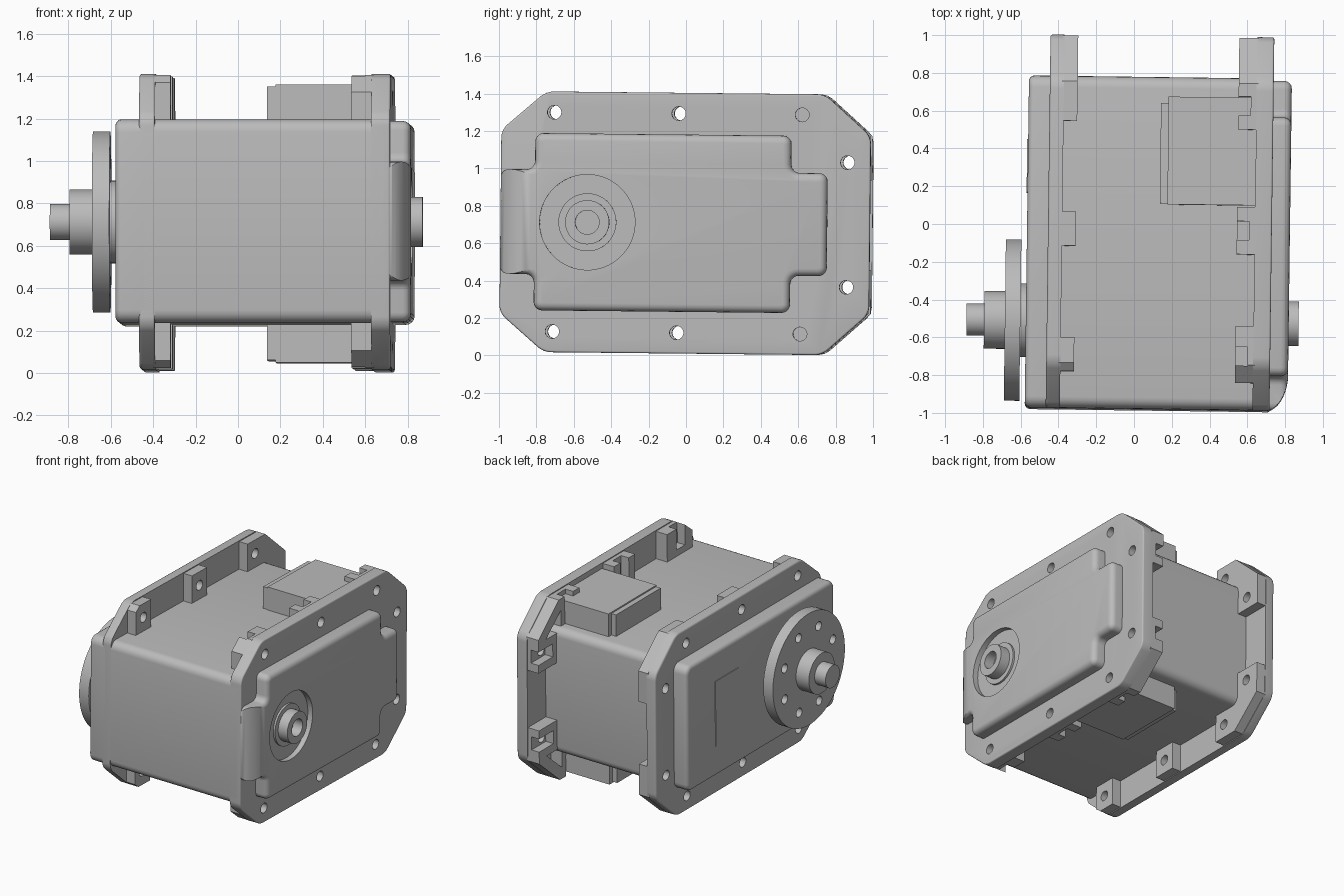
import bpy, bmesh, math
from mathutils import Matrix, Vector

if "Cube" in bpy.data.objects:
    bpy.data.objects.remove(bpy.data.objects["Cube"], do_unlink=True)

grey = bpy.data.materials.new("plain_grey")
grey.use_nodes = True
COLOUR = (0.5, 0.5, 0.5, 1)
grey.diffuse_color = COLOUR
grey.node_tree.nodes["Principled BSDF"].inputs["Base Color"].default_value = COLOUR
parts = []


def finish(name, bm):
    bmesh.ops.recalc_face_normals(bm, faces=bm.faces)
    mesh = bpy.data.meshes.new(name)
    bm.to_mesh(mesh)
    bm.free()
    mesh.materials.append(grey)
    obj = bpy.data.objects.new(name, mesh)
    bpy.context.collection.objects.link(obj)
    parts.append(obj)
    return obj


def prism(name, pts, lo, hi, corner=0, rim=0, axis="x"):
    """Extrude a (y, z) profile along x, or an (x, y) one along z.
    corner rounds the outline, rim rounds the edge of the outward end."""
    place = (lambda p, t: (t, *p)) if axis == "x" else (lambda p, t: (*p, t))
    k = 0 if axis == "x" else 2
    bm = bmesh.new()
    face = bm.faces.new([bm.verts.new(place(p, lo)) for p in pts])
    ext = bmesh.ops.extrude_face_region(bm, geom=[face])
    top = [v for v in ext["geom"] if isinstance(v, bmesh.types.BMVert)]
    for v in top:
        v.co[k] = hi
    if corner:
        edges = [e for e in bm.edges if abs(e.verts[0].co[k] - e.verts[1].co[k]) > 1e-4]
        bmesh.ops.bevel(bm, geom=edges, offset=corner, segments=5, profile=0.5, affect="EDGES")
    if rim:
        end = hi if abs(hi) > abs(lo) else lo
        edges = [e for e in bm.edges if all(abs(v.co[k] - end) < 1e-4 for v in e.verts)]
        bmesh.ops.bevel(bm, geom=edges, offset=rim, segments=4, profile=0.5, affect="EDGES")
    return finish(name, bm)


def box(y0, y1, z0, z1):
    return [(y0, z0), (y1, z0), (y1, z1), (y0, z1)]


def rods(name, centres, radius, lo, hi, sides=48):
    """Cylinders along x at the given (y, z) centres."""
    bm = bmesh.new()
    for y, z in centres:
        m = Matrix.Translation(((lo + hi) / 2, y, z)) @ Matrix.Rotation(math.pi / 2, 4, "Y")
        bmesh.ops.create_cone(bm, cap_ends=True, segments=sides, radius1=radius,
                              radius2=radius, depth=hi - lo, matrix=m)
    return finish(name, bm)


def cut(objs, cutter):
    for obj in objs:
        mod = obj.modifiers.new("cut", "BOOLEAN")
        mod.operation, mod.solver, mod.object = "DIFFERENCE", "EXACT", cutter
        bpy.context.view_layer.objects.active = obj
        bpy.ops.object.modifier_apply(modifier=mod.name)
    parts.remove(cutter)
    bpy.data.objects.remove(cutter, do_unlink=True)


FRONT, REAR, BACK, HALF, TOP = -0.983, 0.775, 0.993, 0.48, 0.697
SHAFT = (-0.517, 0.0)

# Main case and left end cover
case = box(FRONT, REAR, -HALF, HALF)
prism("main_case", case, -0.44, 0.7, corner=0.06)
prism("left_cover", case, -0.566, -0.43, corner=0.06, rim=0.03)
prism("label_plate", box(0.16, 0.44, -0.25, 0.25), -0.571, -0.56)

# Mounting flanges
half = [(FRONT, 0.49), (-0.745, TOP), (0.745, TOP), (BACK, 0.475)]
outline = half + [(y, -z) for y, z in reversed(half)]
left_set = [prism("left_flange", outline, -0.455, -0.38, corner=0.04, rim=0.015)]
right_set = [prism("right_flange", outline, 0.64, 0.73, corner=0.04, rim=0.01)]

# Screw bosses and thick corners behind the flanges
ROW = (-0.70, -0.035, 0.625)
slots = []
for s, side in ((1, "upper"), (-1, "lower")):
    flip = lambda pts: [(y, s * z) for y, z in pts]
    left = {
        "front_boss": [(-0.79, 0.45), (-0.61, 0.45), (-0.61, 0.69), (-0.745, 0.69), (-0.79, 0.655)],
        "middle_boss": box(-0.125, 0.055, 0.45, 0.69),
        "rear_corner": [(0.535, 0.45), (0.535, 0.69), (0.745, 0.69), (0.988, 0.475),
                        (0.988, 0.24), (0.75, 0.24), (0.75, 0.45)],
    }
    right = {
        "front_boss": [(-0.84, 0.45), (-0.54, 0.45), (-0.54, 0.69), (-0.745, 0.69), (-0.84, 0.61)],
        "middle_boss": box(-0.16, 0.09, 0.45, 0.69),
        "rear_boss": box(0.5, 0.72, 0.45, 0.69),
        "back_boss": box(0.75, 0.988, 0.22, 0.446),
        "corner_wall": [(0.7, 0.69), (0.745, 0.69), (0.988, 0.475), (0.988, 0.42),
                        (0.93, 0.42), (0.7, 0.62)],
    }
    for n, pts in left.items():
        left_set.append(prism(f"left_{side}_{n}", flip(pts), -0.39, -0.308))
    for n, pts in right.items():
        right_set.append(prism(f"right_{side}_{n}", flip(pts), 0.545, 0.65))
    # Nut slots opening to the outside edge
    slots += [(box(y - 0.05, y + 0.05, s * 0.53, s * 0.8)) for y in ROW]
    slots.append(box(0.82, 1.1, s * 0.333 - 0.05, s * 0.333 + 0.05))

for pts in slots:
    cut(right_set[1:], prism("slot_cutter", pts, 0.5, 0.61))

# Screw holes through both flanges
holes = [(y, s * 0.586) for y in ROW for s in (1, -1)] + [(0.87, 0.333), (0.87, -0.333)]
cut(left_set + right_set, rods("hole_cutter", holes, 0.037, -0.6, 0.9, 24))

# Raised right cover: a cross outline with a long curve at its front
arm = [(FRONT, 0.28), (-0.8, 0.28), (-0.8, 0.474), (0.57, 0.474), (0.57, 0.275), (0.765, 0.275)]
cover = prism("right_cover", arm + [(y, -z) for y, z in reversed(arm)], 0.69, 0.826,
              corner=0.045, rim=0.04)
curve = [(0.7 + 0.127 * math.cos(a), -0.78 - 0.205 * math.sin(a))
         for a in (i * math.pi / 20 for i in range(11))]
cut([cover], prism("nose_cutter", curve + [(0.7, -1.2), (1.0, -1.2), (1.0, -0.78)],
                   -0.6, 0.6, axis="z"))

# Rear bearing sunk into the right cover
cut([cover], rods("recess_cutter", [SHAFT], 0.255, 0.785, 1.0, 64))
rods("bearing_ring", [SHAFT], 0.155, 0.75, 0.80)
boss = rods("bearing_boss", [SHAFT], 0.118, 0.75, 0.878)
cut([boss], rods("bore_cutter", [SHAFT], 0.064, 0.8, 1.0))

# Output shaft and horn on the left
rods("shaft_collar", [SHAFT], 0.195, -0.61, -0.55)
horn = rods("horn_disc", [SHAFT], 0.427, -0.677, -0.595, 72)
ring = [(SHAFT[0] + 0.31 * math.cos(a), 0.31 * math.sin(a))
        for a in ((i + 0.5) * math.pi / 4 for i in range(8))]
cut([horn], rods("horn_hole_cutter", ring, 0.034, -0.8, -0.5, 20))
rods("horn_hub", [SHAFT], 0.153, -0.787, -0.66)
rods("output_shaft", [SHAFT], 0.085, -0.88, -0.77)

# Cable sockets above and below
for s, side in ((1, "upper"), (-1, "lower")):
    prism(f"{side}_socket", box(0.1, 0.67, s * 0.45, s * 0.655), 0.175, 0.65)
    prism(f"{side}_socket_lip", box(0.105, 0.635, s * 0.45, s * 0.645), 0.135, 0.18)

# Slight turn of the whole unit, then lift on to the ground
turn = (Matrix.Translation((0, 0, 0.707)) @ Matrix.Rotation(math.radians(-0.75), 4, "Z")
        @ Matrix.Rotation(math.radians(-0.6), 4, "X"))
bpy.ops.object.select_all(action="DESELECT")
for obj in parts:
    obj.data.transform(turn)
    obj.select_set(True)
bpy.context.view_layer.objects.active = parts[0]
bpy.ops.object.shade_smooth_by_angle(angle=math.radians(35))
